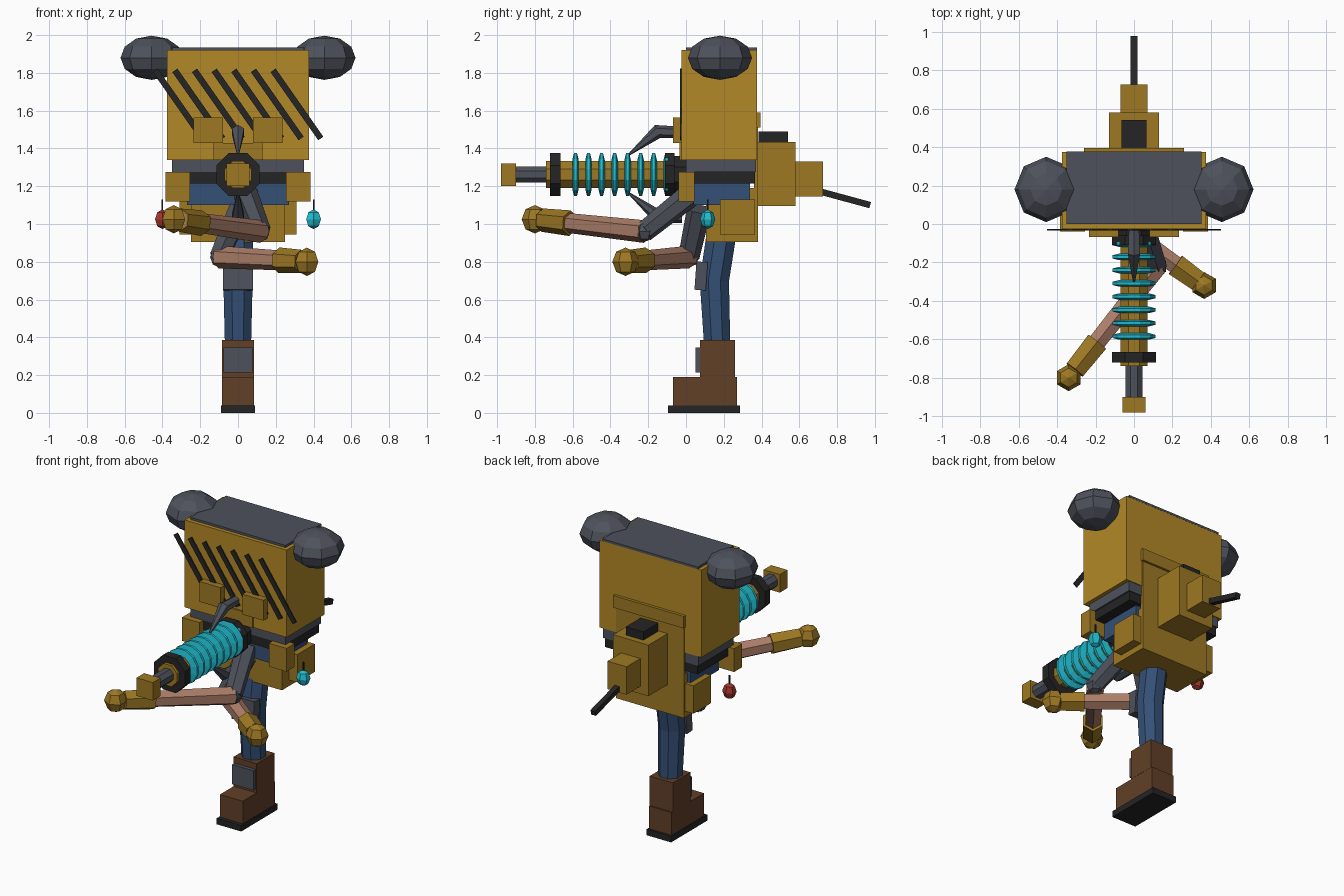
import bpy, bmesh, math
from mathutils import Vector

cube = bpy.data.objects.get("Cube")
if cube:
    bpy.data.objects.remove(cube, do_unlink=True)


def material(name, rgb):
    m = bpy.data.materials.new(name)
    m.use_nodes = True
    m.diffuse_color = (*rgb, 1)
    m.node_tree.nodes["Principled BSDF"].inputs["Base Color"].default_value = (*rgb, 1)
    return m


GOLD = material("gold", (0.45, 0.25, 0.02))
BRASS = material("dark_gold", (0.34, 0.19, 0.017))
GRAY = material("slate_gray", (0.075, 0.083, 0.105))
BLACK = material("black", (0.018, 0.018, 0.018))
BLUE = material("denim_blue", (0.035, 0.08, 0.18))
BROWN = material("boot_brown", (0.12, 0.05, 0.02))
SKIN = material("skin", (0.42, 0.21, 0.14))
CYAN = material("cyan", (0.015, 0.5, 0.62))
RED = material("red", (0.36, 0.035, 0.025))


def finish(name, bm, mat):
    bmesh.ops.recalc_face_normals(bm, faces=bm.faces)
    mesh = bpy.data.meshes.new(name)
    bm.to_mesh(mesh)
    bm.free()
    mesh.materials.append(mat)
    ob = bpy.data.objects.new(name, mesh)
    bpy.context.collection.objects.link(ob)
    return ob


def box(name, mat, x, y, z):
    """Box from (min, max) pairs on each axis."""
    bm = bmesh.new()
    bmesh.ops.create_cube(bm, size=1)
    for v in bm.verts:
        v.co = [lo + (c + 0.5) * (hi - lo) for c, (lo, hi) in zip(v.co, (x, y, z))]
    return finish(name, bm, mat)


def ball(name, mat, center, radii, segments=8, rings=6):
    bm = bmesh.new()
    bmesh.ops.create_uvsphere(bm, u_segments=segments, v_segments=rings, radius=1)
    for v in bm.verts:
        v.co = [c + p * r for c, p, r in zip(center, v.co, radii)]
    return finish(name, bm, mat)


def tube(name, mat, points, radii, sides=8):
    """Faceted tube through points with one radius per point."""
    pts = [Vector(p) for p in points]
    bm = bmesh.new()
    loops = []
    for i, p in enumerate(pts):
        d = (pts[min(i + 1, len(pts) - 1)] - pts[max(i - 1, 0)]).normalized()
        side = d.cross(Vector((0, 0, 1)))
        side = side.normalized() if side.length > 0.3 else Vector((1, 0, 0))
        up = side.cross(d).normalized()
        turn = math.pi / sides
        loops.append([bm.verts.new(p + radii[i] * (side * math.cos(a) + up * math.sin(a)))
                      for a in (turn + math.tau * k / sides for k in range(sides))])
    for a, b in zip(loops, loops[1:]):
        for k in range(sides):
            n = (k + 1) % sides
            bm.faces.new((a[k], a[n], b[n], b[k]))
    bm.faces.new(loops[0])
    bm.faces.new(loops[-1])
    return finish(name, bm, mat)


# Head block, lid and neck bands
box("body_block", GOLD, (-0.375, 0.375), (-0.025, 0.375), (1.34, 1.92))
box("body_lid", GRAY, (-0.35, 0.35), (0, 0.376), (1.92, 1.935))
box("waist_band", GRAY, (-0.35, 0.35), (0, 0.37), (1.275, 1.34))
box("belt", BLACK, (-0.34, 0.34), (0, 0.365), (1.215, 1.275))
box("hips", BLUE, (-0.27, 0.27), (0.04, 0.34), (1.1, 1.215))
box("front_plate", BRASS, (-0.13, 0.13), (-0.035, -0.025), (1.34, 1.43))

# Slanted warning stripes
for i in range(-3, 4):
    stripe = box("stripe", BLACK, (-0.0165, 0.0165), (-0.004, 0.004), (-0.22, 0.22))
    stripe.location = (i * 0.104, -0.029, 1.633)
    stripe.rotation_euler.y = math.radians(-35)

# Mirrored parts: top balls, eye blocks, pouches, hanging charms
for s, side in ((1, "left"), (-1, "right")):
    def span(a, b):
        return tuple(sorted((s * a, s * b)))
    ball(side + "_top_ball", GRAY, (s * 0.457, 0.18, 1.88), (0.165, 0.17, 0.117))
    box(side + "_eye_block", BRASS, span(0.08, 0.235), (-0.068, -0.02), (1.43, 1.565))
    box(side + "_belt_pouch", BRASS, span(0.255, 0.385), (-0.04, 0.045), (1.12, 1.275))
    box(side + "_hip_pouch", BRASS, span(0.25, 0.31), (0.18, 0.365), (0.945, 1.13))
    ball(side + "_charm", CYAN if s > 0 else RED, (s * 0.4, 0.115, 1.025),
         (0.045, 0.04, 0.052), 6, 4)
    box(side + "_charm_cord", BLACK, span(0.396, 0.404), (0.111, 0.119), (1.07, 1.13))

# Lower tank and backpack
box("lower_tank", BRASS, (-0.25, 0.25), (0.105, 0.374), (0.905, 1.19))
box("back_panel", BRASS, (-0.25, 0.25), (0.36, 0.38), (0.905, 1.51))
box("back_ledge", BRASS, (-0.26, 0.26), (0.37, 0.395), (1.51, 1.59))
box("backpack", BRASS, (-0.13, 0.13), (0.375, 0.58), (1.095, 1.435))
box("backpack_cap", BLACK, (-0.065, 0.065), (0.385, 0.54), (1.435, 1.49))
box("backpack_nozzle", BRASS, (-0.07, 0.07), (0.58, 0.725), (1.145, 1.33))
tube("tail_rod", BLACK, [(0, 0.71, 1.172), (0, 0.975, 1.1)], [0.024, 0.024], 4)


# Barrel with coil rings along the front axis
def barrel_part(name, mat, y0, y1, r):
    tube(name, mat, [(0, y0, 1.262), (0, y1, 1.262)], [r, r])


barrel_part("barrel_core", BRASS, -0.74, -0.02, 0.076)
barrel_part("front_collar", BLACK, -0.72, -0.665, 0.124)
barrel_part("rear_collar", BLACK, -0.11, -0.06, 0.124)
barrel_part("barrel_mount", BLACK, -0.06, 0.02, 0.105)
barrel_part("barrel_tip", GRAY, -0.9, -0.74, 0.047)
box("muzzle_block", BRASS, (-0.06, 0.06), (-0.98, -0.9), (1.2, 1.32))
for i in range(8):
    y = -0.585 + i * 0.069
    tube("coil_ring", CYAN, [(0, y + d, 1.262) for d in (-0.017, -0.008, 0.008, 0.017)],
         [0.08, 0.117, 0.117, 0.08], 12)

# Curved claws above and below the barrel
tube("upper_claw", GRAY, [(0, -0.02, 1.485), (0, -0.15, 1.49), (0, -0.305, 1.365)],
     [0.03, 0.037, 0.005], 6)
tube("lower_claw", GRAY, [(0, -0.02, 1.035), (0, -0.15, 1.04), (0, -0.305, 1.165)],
     [0.03, 0.037, 0.005], 6)


# Arms: sleeve, forearm, cuff and fist
def arm(name, shoulder, elbow, hand):
    e, h = Vector(elbow), Vector(hand)
    wrist, cuff = e.lerp(h, 0.68), e.lerp(h, 0.93)
    tube(name + "_sleeve", GRAY, [shoulder, elbow], [0.065, 0.056], 6)
    ball(name + "_elbow", GRAY, elbow, (0.055, 0.055, 0.055), 6, 4)
    tube(name + "_forearm", SKIN, [elbow, cuff], [0.06, 0.05], 6)
    tube(name + "_cuff", BRASS, [wrist, cuff], [0.068, 0.062], 6)
    ball(name + "_fist", BRASS, hand, (0.07, 0.07, 0.075), 6, 4)


arm("right_reaching_arm", (0.04, 0.03, 1.16), (0.12, -0.22, 0.96), (-0.34, -0.8, 1.025))
arm("left_reaching_arm", (0.01, 0.07, 1.08), (-0.1, 0.015, 0.825), (0.365, -0.32, 0.8))

# Single leg with knee pad, boot and shin plate
tube("leg", BLUE, [(0, 0.165, 0.36), (0, 0.15, 0.7), (0, 0.19, 0.96)],
     [0.075, 0.084, 0.085])
knee = box("knee_pad", GRAY, (-0.08, 0.08), (-0.03, 0.03), (-0.075, 0.075))
knee.location = (0, 0.08, 0.725)
knee.rotation_euler.x = math.radians(-4)
box("boot_shaft", BROWN, (-0.085, 0.085), (0.075, 0.26), (0.19, 0.385))
box("boot_foot", BROWN, (-0.084, 0.084), (-0.07, 0.27), (0.04, 0.19))
box("boot_sole", BLACK, (-0.09, 0.09), (-0.095, 0.285), (0, 0.04))
box("shin_plate", GRAY, (-0.078, 0.078), (0.05, 0.08), (0.215, 0.345))
